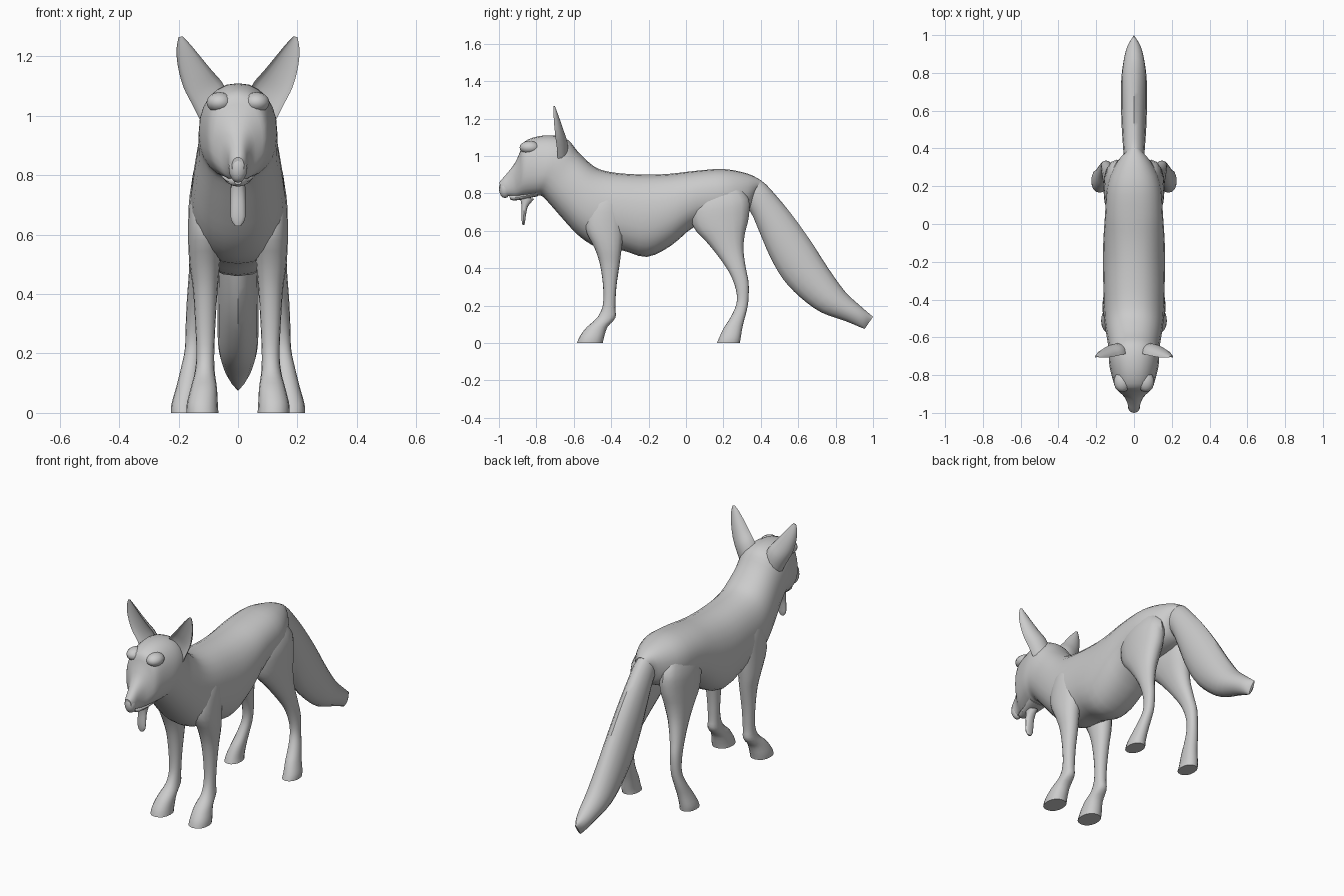
import bpy, bmesh, math
from mathutils import Vector


def spline(rows, steps):
    """Catmull-Rom interpolation through rows of numbers."""
    out = []
    for i in range(len(rows) - 1):
        p0, p1 = rows[max(i - 1, 0)], rows[i]
        p2, p3 = rows[i + 1], rows[min(i + 2, len(rows) - 1)]
        for s in range(steps):
            t = s / steps
            out.append([0.5 * (2 * b + (c - a) * t + (2 * a - 5 * b + 4 * c - d) * t * t
                               + (3 * b - a - 3 * c + d) * t ** 3)
                        for a, b, c, d in zip(p0, p1, p2, p3)])
    out.append(list(rows[-1]))
    return out


def finish(name, bm, mirror):
    bmesh.ops.recalc_face_normals(bm, faces=bm.faces)
    me = bpy.data.meshes.new(name)
    bm.to_mesh(me)
    bm.free()
    ob = bpy.data.objects.new(name, me)
    bpy.context.collection.objects.link(ob)
    if mirror:
        mod = ob.modifiers.new("Mirror", 'MIRROR')
        mod.use_mirror_merge = False
    bpy.ops.object.select_all(action='DESELECT')
    ob.select_set(True)
    bpy.context.view_layer.objects.active = ob
    bpy.ops.object.shade_smooth_by_angle(angle=math.radians(40))
    return ob


def skin(name, rings, mirror):
    bm = bmesh.new()
    loops = [[bm.verts.new(p) for p in r] for r in rings]
    n = len(loops[0])
    for a, b in zip(loops, loops[1:]):
        for i in range(n):
            j = (i + 1) % n
            bm.faces.new((a[i], a[j], b[j], b[i]))
    bm.faces.new(loops[0])
    bm.faces.new(loops[-1])
    return finish(name, bm, mirror)


def ring(a, b, side, n, power, dent):
    """Superellipse between points a and b; dent < 0 hollows one side."""
    mid, half = (a + b) / 2, (a - b) / 2
    pts = []
    for i in range(n):
        t = 2 * math.pi * (i + 0.0) / n
        c, s = math.cos(t), math.sin(t)
        c = math.copysign(abs(c) ** (2 / power), c)
        s = math.copysign(abs(s) ** (2 / power), s)
        pts.append(mid + half * c + side * (s * dent if s < 0 else s))
    return pts


def profile_loft(name, rows, n=20, power=2.2, steps=3, mirror=False):
    """Rows: y, z of one outline, y, z of the other, half width, x centre."""
    rings = [ring(Vector((x, ya, za)), Vector((x, yb, zb)), Vector((w, 0, 0)), n, power, 1)
             for ya, za, yb, zb, w, x in spline(rows, steps)]
    return skin(name, rings, mirror)


def centred(rows):
    return [r + (0,) for r in rows]


def blob(name, loc, size, mirror=False):
    bm = bmesh.new()
    bmesh.ops.create_uvsphere(bm, u_segments=14, v_segments=8, radius=1)
    for v in bm.verts:
        v.co = Vector([c * s + l for c, s, l in zip(v.co, size, loc)])
    return finish(name, bm, mirror)


# Torso, neck and head in one skin
profile_loft("body", centred([
    (.40, .87, .355, .77, .04), (.33, .905, .33, .70, .09),
    (.20, .93, .24, .66, .14), (.05, .92, .06, .63, .153),
    (-.08, .905, -.08, .52, .162), (-.20, .90, -.21, .46, .165),
    (-.33, .905, -.34, .495, .162), (-.42, .917, -.47, .51, .16),
    (-.48, .937, -.57, .57, .155), (-.53, .975, -.66, .665, .145),
    (-.58, 1.025, -.73, .745, .135), (-.63, 1.085, -.77, .785, .133),
    (-.70, 1.108, -.80, .787, .13), (-.79, 1.105, -.84, .785, .115),
    (-.865, 1.075, -.87, .783, .098), (-.888, 1.02, -.895, .78, .075),
    (-.915, .962, -.915, .78, .052), (-.95, .915, -.94, .785, .036),
    (-.98, .88, -.965, .785, .03), (-.997, .86, -.99, .80, .02)]), n=24, power=2.25)

# Face details
blob("nose", (0, -.968, .825), (.032, .032, .05))
blob("brow", (.062, -.835, 1.045), (.045, .055, .035), mirror=True)
profile_loft("lower_jaw", centred([
    (-.80, .82, -.79, .785, .06), (-.87, .80, -.87, .768, .042),
    (-.92, .795, -.92, .762, .028), (-.945, .79, -.94, .768, .012)]), n=12)
profile_loft("tongue", centred([
    (-.89, .785, -.81, .77, .024), (-.88, .74, -.845, .73, .025),
    (-.88, .68, -.856, .68, .025), (-.878, .65, -.86, .65, .023),
    (-.874, .63, -.864, .63, .01)]), n=12)

# Ears: crescent sections, hollow to the front
ear = [(.03, 1.07, .125, .98, -.685, .055), (.055, 1.115, .155, 1.04, -.69, .055),
       (.09, 1.155, .185, 1.10, -.698, .046), (.127, 1.20, .203, 1.17, -.705, .034),
       (.16, 1.24, .207, 1.225, -.708, .02), (.187, 1.268, .2, 1.265, -.707, .006)]
skin("ear", [ring(Vector((xa, y, za)), Vector((xb, y, zb)), Vector((0, d, 0)), 16, 2, -.45)
             for xa, za, xb, zb, y, d in spline(ear, 3)], True)

# Brush tail
profile_loft("tail", centred([
    (.30, .905, .28, .77, .045), (.40, .87, .345, .70, .055),
    (.48, .79, .39, .60, .06), (.57, .68, .45, .46, .065),
    (.67, .54, .52, .34, .068), (.76, .40, .61, .245, .069),
    (.85, .275, .72, .165, .066), (.93, .20, .85, .118, .05),
    (.97, .165, .93, .085, .03), (1.0, .14, .955, .075, .006)]), n=16, power=1.9)

# Legs, mirrored
profile_loft("front_leg", [
    (-.46, .82, -.37, .82, .02, .115), (-.515, .74, -.34, .74, .05, .112),
    (-.54, .62, -.335, .60, .058, .11), (-.49, .51, -.345, .50, .052, .112),
    (-.46, .42, -.355, .42, .042, .11), (-.443, .30, -.372, .30, .034, .11),
    (-.445, .20, -.378, .19, .03, .11), (-.475, .135, -.377, .135, .034, .112),
    (-.53, .085, -.42, .085, .044, .115), (-.568, .035, -.438, .03, .052, .12),
    (-.582, 0, -.445, 0, .054, .12)], n=16, mirror=True)
profile_loft("hind_leg", [
    (.08, .83, .27, .85, .03, .09), (.02, .73, .335, .77, .065, .09),
    (.04, .62, .335, .67, .068, .094), (.11, .54, .315, .585, .058, .105),
    (.175, .46, .307, .50, .045, .12), (.235, .37, .32, .40, .034, .138),
    (.268, .28, .335, .32, .029, .147), (.27, .21, .333, .22, .027, .152),
    (.24, .14, .32, .155, .031, .162), (.205, .085, .303, .09, .036, .172),
    (.178, .03, .293, .03, .042, .182), (.166, 0, .288, 0, .044, .182)],
    n=16, mirror=True)
